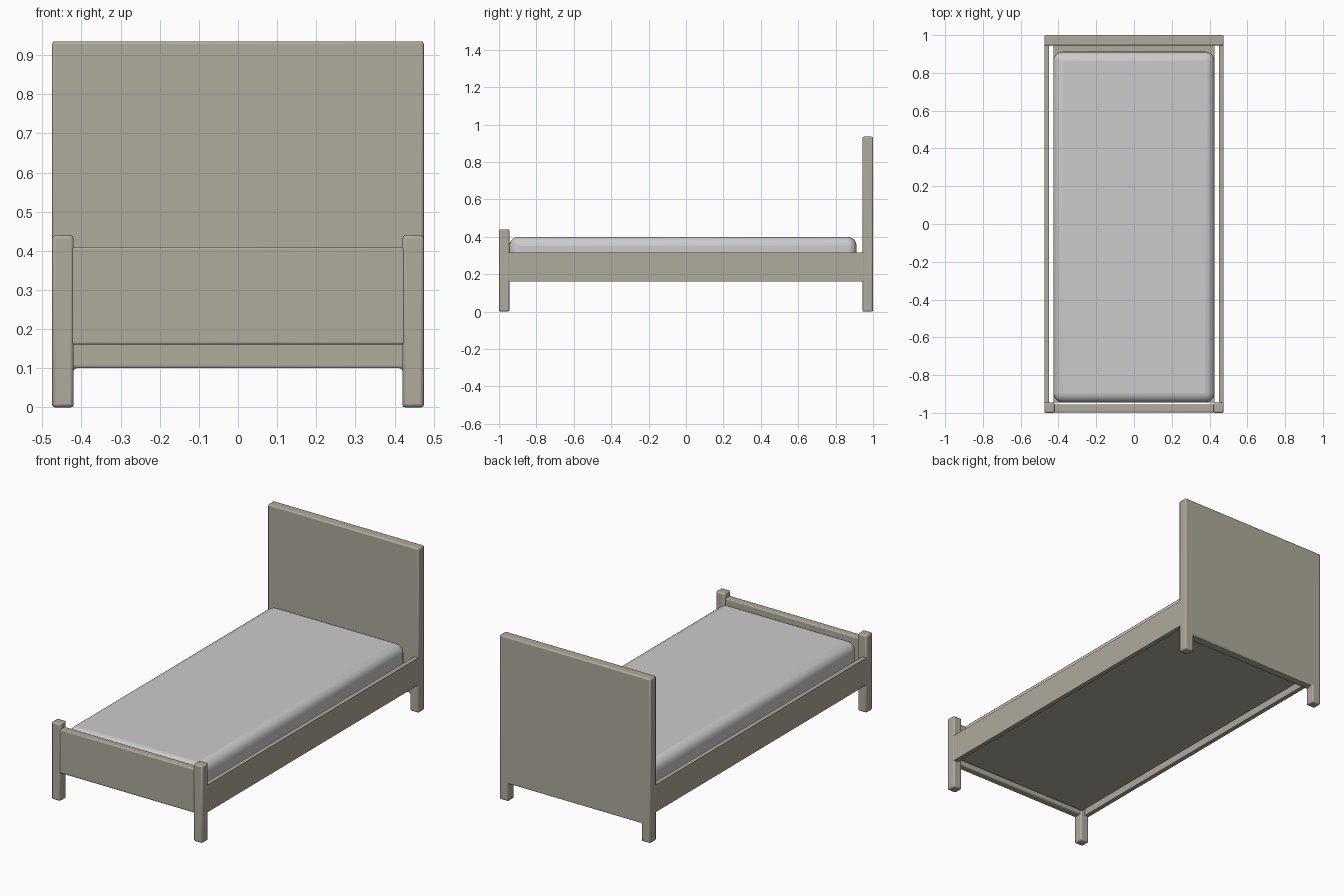
import bpy, bmesh

if "Cube" in bpy.data.objects:
    bpy.data.objects.remove(bpy.data.objects["Cube"])


def material(name, rgb):
    m = bpy.data.materials.new(name)
    m.diffuse_color = (*rgb, 1.0)
    m.use_nodes = True
    m.node_tree.nodes["Principled BSDF"].inputs["Base Color"].default_value = m.diffuse_color
    return m


wood = material("beige_wood", (0.43, 0.405, 0.335))
cloth = material("mattress_grey", (0.60, 0.60, 0.60))


def finish(bm, name, mat, bevel, segments):
    bmesh.ops.recalc_face_normals(bm, faces=bm.faces)
    mesh = bpy.data.meshes.new(name)
    bm.to_mesh(mesh)
    bm.free()
    ob = bpy.data.objects.new(name, mesh)
    bpy.context.collection.objects.link(ob)
    mesh.materials.append(mat)
    if bevel:
        mod = ob.modifiers.new("rounded_edges", 'BEVEL')
        mod.width = bevel
        mod.segments = segments
        mod.limit_method = 'ANGLE'
    bpy.ops.object.select_all(action='DESELECT')
    ob.select_set(True)
    bpy.context.view_layer.objects.active = ob
    bpy.ops.object.shade_smooth_by_angle(angle=0.6)
    return ob


def box(name, lo, hi, mat, bevel=0.0, segments=2):
    bm = bmesh.new()
    bmesh.ops.create_cube(bm, size=1.0)
    for v in bm.verts:
        for i in range(3):
            v.co[i] = (lo[i] + hi[i]) / 2 + v.co[i] * (hi[i] - lo[i])
    return finish(bm, name, mat, bevel, segments)


def extruded(name, profile, y0, y1, mat, bevel):
    bm = bmesh.new()
    face = bm.faces.new([bm.verts.new((x, y0, z)) for x, z in profile])
    ext = bmesh.ops.extrude_face_region(bm, geom=[face])
    verts = [g for g in ext["geom"] if isinstance(g, bmesh.types.BMVert)]
    bmesh.ops.translate(bm, verts=verts, vec=(0, y1 - y0, 0))
    return finish(bm, name, mat, bevel, 2)


W, L = 0.475, 0.42   # half width, inner side of legs

# Headboard with its two legs in one outline
half = [(W, 0.935), (W, 0.0), (L, 0.0), (L, 0.10)]
extruded("headboard", half + [(-x, z) for x, z in reversed(half)],
         0.945, 1.0, wood, 0.007)

# Footboard panel between the posts
box("footboard_panel", (-0.43, -0.998, 0.16), (0.43, -0.955, 0.41), wood, 0.006)

# Foot posts and side rails, mirrored
for side, s in (("left", -1), ("right", 1)):
    a, b = sorted((s * L, s * W))
    box(side + "_foot_post", (a, -1.0, 0.0), (b, -0.945, 0.44), wood, 0.008)
    a, b = sorted((s * 0.449, s * 0.474))
    box(side + "_side_rail", (a, -0.95, 0.16), (b, 0.95, 0.315), wood)

# Bed base under the mattress
box("bed_base", (-0.427, -0.945, 0.18), (0.427, 0.95, 0.22), wood)

# Mattress with soft edges
box("mattress", (-0.427, -0.945, 0.215), (0.427, 0.912, 0.40), cloth, 0.05, 5)
